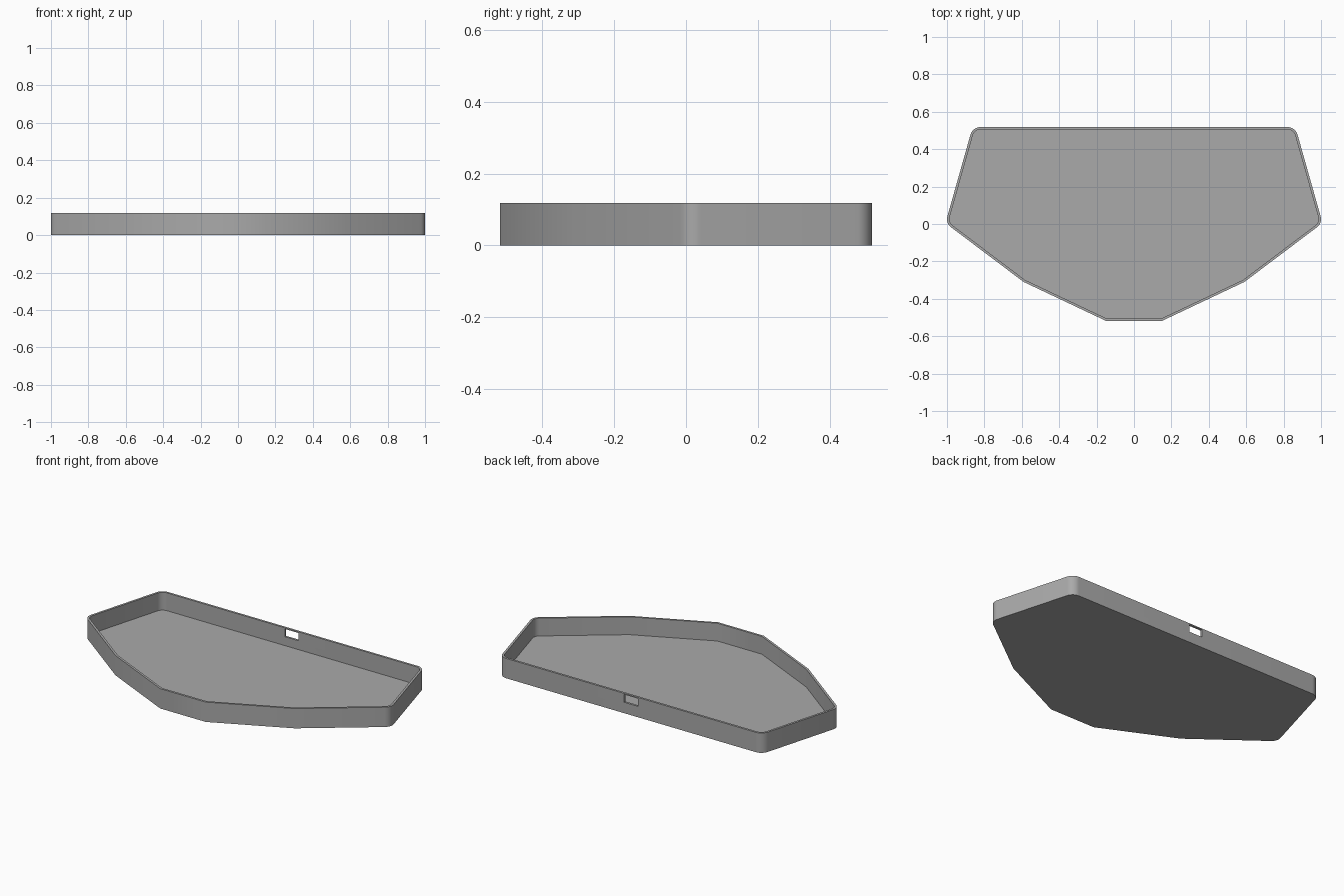
import bpy
import bmesh
from math import tan
from mathutils import Vector

HEIGHT, WALL, FLOOR, RADIUS = 0.118, 0.013, 0.012, 0.054

cube = bpy.data.objects.get("Cube")
if cube:
    bpy.data.objects.remove(cube, do_unlink=True)

grey = bpy.data.materials.new("matte_grey")
grey.use_nodes = True
colour = (0.4, 0.4, 0.4, 1)
grey.diffuse_color = colour
grey.node_tree.nodes["Principled BSDF"].inputs["Base Color"].default_value = colour

# Half outline, counter-clockwise from the front: x, y, rounded corner or not
half = [(0.15, -0.518, False), (0.59, -0.31, False),
        (1.008, 0.005, True), (0.863, 0.518, True)]
corners = half + [(-x, y, r) for x, y, r in reversed(half)]


def outline(inset, steps=10):
    """Outline moved inward, with its marked corners rounded."""
    pts = [Vector((x, y)) for x, y, _ in corners]
    result = []
    for i, (p, corner) in enumerate(zip(pts, corners)):
        d1 = (p - pts[i - 1]).normalized()
        d2 = (pts[(i + 1) % len(pts)] - p).normalized()
        n1, n2 = Vector((-d1.y, d1.x)), Vector((-d2.y, d2.x))
        mitre = (n1 + n2) / (1 + n1.dot(n2))
        if not corner[2]:
            result.append(p + mitre * inset)
            continue
        centre = p + mitre * RADIUS
        for k in range(steps + 1):
            n = n1.slerp(n2, k / steps)
            result.append(centre - n * (RADIUS - inset))
    return result


def add_object(name, bm):
    bmesh.ops.recalc_face_normals(bm, faces=bm.faces)
    mesh = bpy.data.meshes.new(name)
    bm.to_mesh(mesh)
    bm.free()
    obj = bpy.data.objects.new(name, mesh)
    bpy.context.collection.objects.link(obj)
    mesh.materials.append(grey)
    return obj


# Open tray: outer wall, rim, inner wall, with underside and floor
bm = bmesh.new()
rings = [[bm.verts.new((p.x, p.y, z)) for p in outline(inset)]
         for inset, z in ((0, 0), (0, HEIGHT), (WALL, HEIGHT), (WALL, FLOOR))]
for a, b in zip(rings, rings[1:]):
    for i in range(len(a)):
        j = (i + 1) % len(a)
        bm.faces.new((a[i], a[j], b[j], b[i]))
bm.faces.new(rings[0])
bm.faces.new(rings[-1])
tray = add_object("tray", bm)

# Cable slot through the middle of the back wall
bm = bmesh.new()
bmesh.ops.create_cube(bm, size=1)
bmesh.ops.scale(bm, vec=(0.09, 0.08, 0.046), verts=bm.verts)
bmesh.ops.translate(bm, vec=(0, 0.515, 0.088), verts=bm.verts)
cutter = add_object("slot_cutter", bm)
cutter.hide_render = True

cut = tray.modifiers.new("cable_slot", "BOOLEAN")
cut.operation = "DIFFERENCE"
cut.solver = "EXACT"
cut.object = cutter
bpy.ops.object.select_all(action="DESELECT")
tray.select_set(True)
bpy.context.view_layer.objects.active = tray
bpy.ops.object.modifier_apply(modifier=cut.name)
bpy.data.objects.remove(cutter, do_unlink=True)
bpy.ops.object.shade_smooth_by_angle(angle=0.52)
